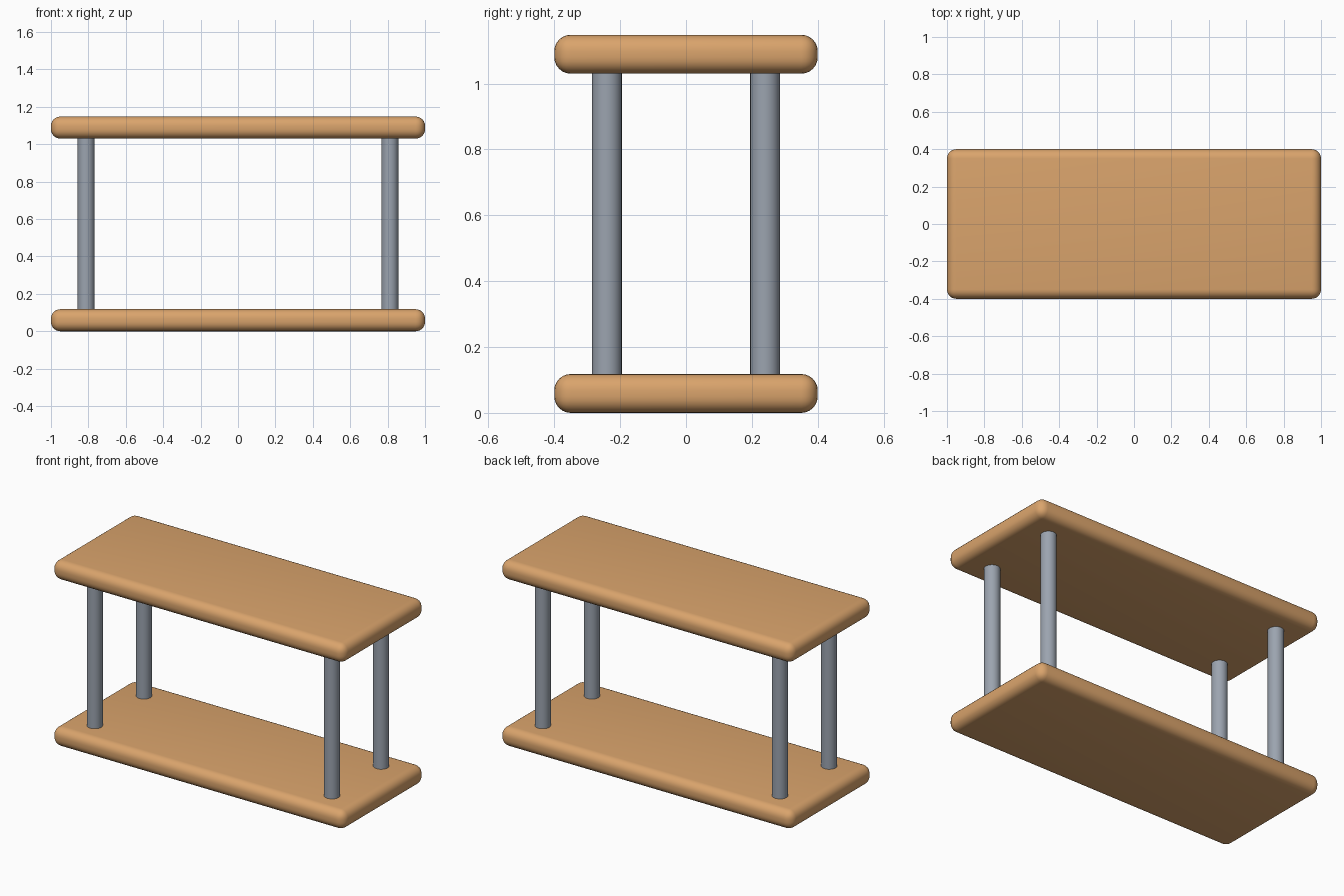
import bpy
from math import radians

cube = bpy.data.objects.get("Cube")
if cube:
    bpy.data.objects.remove(cube, do_unlink=True)


def material(name, color):
    mat = bpy.data.materials.new(name)
    mat.use_nodes = True
    mat.diffuse_color = color
    mat.node_tree.nodes["Principled BSDF"].inputs["Base Color"].default_value = color
    return mat


wood = material("warm wood", (0.70, 0.37, 0.15, 1))
metal = material("grey metal", (0.33, 0.37, 0.43, 1))

THICK = 0.118     # board thickness
TOP = 1.148       # overall height


def board(name, z):
    """Rounded board with its underside at z."""
    bpy.ops.mesh.primitive_cube_add(size=1, location=(0, 0, z + THICK / 2))
    obj = bpy.context.object
    obj.name = name
    obj.scale = (2, 0.8, THICK)
    bpy.ops.object.transform_apply(location=False, rotation=False, scale=True)
    bevel = obj.modifiers.new("rounded edges", "BEVEL")
    bevel.width = 0.05
    bevel.segments = 6
    bpy.ops.object.modifier_apply(modifier=bevel.name)
    bpy.ops.object.shade_smooth_by_angle(angle=radians(35))
    obj.data.materials.append(wood)


def post(name, x, y):
    """Round post running between the boards, slightly sunk into both."""
    bpy.ops.mesh.primitive_cylinder_add(vertices=32, radius=0.045,
                                        depth=TOP - 2 * THICK + 0.04,
                                        location=(x, y, TOP / 2))
    obj = bpy.context.object
    obj.name = name
    bpy.ops.object.shade_smooth_by_angle(angle=radians(35))
    obj.data.materials.append(metal)


# Shelves
board("bottom_shelf", 0)
board("top_shelf", TOP - THICK)

# Corner posts
for side, x in (("left", 0.812), ("right", -0.812)):
    for end, y in (("front", -0.24), ("back", 0.24)):
        post(f"{end}_{side}_post", x, y)
